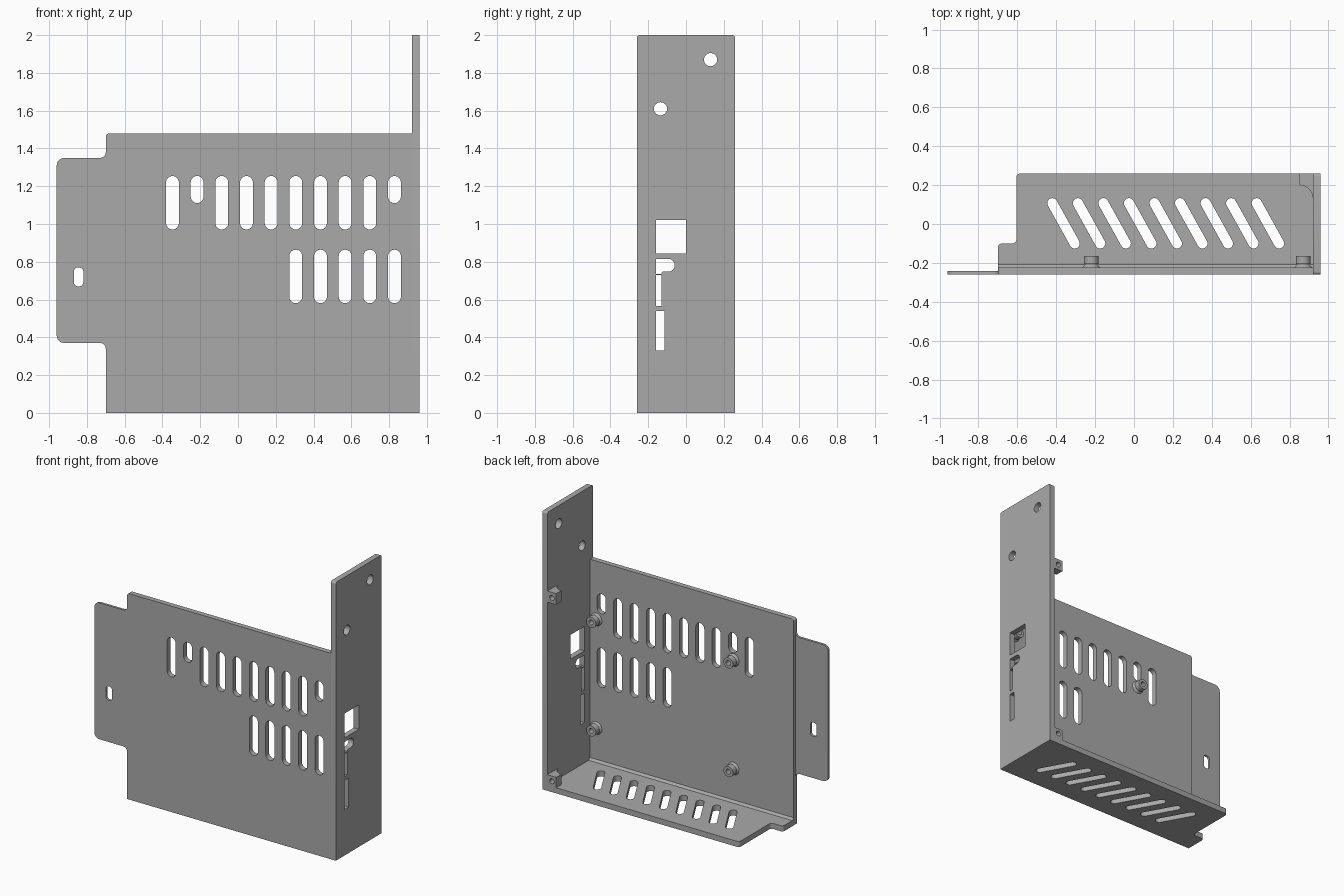
import bpy, bmesh, math
from mathutils import Vector

cube = bpy.data.objects.get("Cube")
if cube:
    bpy.data.objects.remove(cube, do_unlink=True)

GREY = (0.4, 0.4, 0.4, 1)
metal = bpy.data.materials.new("grey_metal")
metal.use_nodes = True
metal.diffuse_color = GREY
metal.node_tree.nodes["Principled BSDF"].inputs["Base Color"].default_value = GREY

# Sketch planes: outline (a, b) and depth d to space
PLANES = {
    "front": lambda a, b, d: (a, d, b),
    "side": lambda a, b, d: (d, a, b),
    "flat": lambda a, b, d: (a, b, d),
}


def rounded(corners, steps=6):
    """Outline from (a, b, radius) corners, each replaced by an arc."""
    out = []
    for i, (a, b, r) in enumerate(corners):
        p = Vector((a, b))
        if r == 0:
            out.append(p)
            continue
        u = (Vector(corners[i - 1][:2]) - p).normalized()
        v = (Vector(corners[(i + 1) % len(corners)][:2]) - p).normalized()
        centre = p + (u + v) * r          # all corners are right angles
        for k in range(steps + 1):
            t = k / steps * math.pi / 2
            out.append(centre - v * r * math.cos(t) - u * r * math.sin(t))
    return out


def box(a0, a1, b0, b1, r=0):
    return rounded([(a0, b0, r), (a1, b0, r), (a1, b1, r), (a0, b1, r)])


def slot(p, q, r):
    """Rounded slot between two end centres."""
    p, q = Vector(p), Vector(q)
    d = (q - p).normalized() * r
    n = Vector((-d.y, d.x))
    ends = [p - d - n, q + d - n, q + d + n, p - d + n]
    return rounded([(e.x, e.y, r * 0.998) for e in ends])


def circle(a, b, r, n=24):
    return [Vector((a + r * math.cos(math.tau * k / n),
                    b + r * math.sin(math.tau * k / n))) for k in range(n)]


def finish(name, bm):
    bmesh.ops.recalc_face_normals(bm, faces=bm.faces)
    me = bpy.data.meshes.new(name)
    bm.to_mesh(me)
    bm.free()
    me.materials.append(metal)
    ob = bpy.data.objects.new(name, me)
    bpy.context.collection.objects.link(ob)
    return ob


def prism(name, outlines, plane, lo, hi):
    bm = bmesh.new()
    put = PLANES[plane]
    for pts in outlines:
        face = bm.faces.new([bm.verts.new(put(a, b, lo)) for a, b in pts])
        new = bmesh.ops.extrude_face_region(bm, geom=[face])["geom"]
        shift = Vector(put(0, 0, hi - lo))
        bmesh.ops.translate(bm, vec=shift, verts=[
            v for v in new if isinstance(v, bmesh.types.BMVert)])
    # keep both caps
    bmesh.ops.holes_fill(bm, edges=bm.edges)
    return finish(name, bm)


def activate(ob):
    bpy.ops.object.select_all(action="DESELECT")
    ob.select_set(True)
    bpy.context.view_layer.objects.active = ob


def cut(ob, outlines, plane, lo, hi):
    cutter = prism("cutter", outlines, plane, lo, hi)
    cutter.hide_render = True
    mod = ob.modifiers.new("openings", "BOOLEAN")
    mod.operation = "DIFFERENCE"
    mod.solver = "EXACT"
    mod.object = cutter
    activate(ob)
    bpy.ops.object.modifier_apply(modifier=mod.name)
    bpy.data.objects.remove(cutter, do_unlink=True)


def smooth(ob):
    activate(ob)
    bpy.ops.object.shade_smooth_by_angle(angle=math.radians(30))


FRONT, INNER, BACK = -0.26, -0.223, 0.26
WALL, RIGHT, LEFT = 0.92, 0.96, -0.70

# Front panel with two rows of vents
front = prism("front_panel", [rounded([
    (LEFT, 0, 0), (WALL, 0, 0), (WALL, 1.48, 0), (LEFT, 1.48, 0.02)])],
    "front", FRONT, INNER)
vents = []
for i in range(10):
    x = -0.347 + 0.1306 * i
    low = 1.145 if i in (1, 9) else 1.005
    vents.append(slot((x, low), (x, 1.22), 0.034))
    if i >= 5:
        vents.append(slot((x, 0.615), (x, 0.83), 0.034))
cut(front, vents, "front", -0.4, 0)

# Thin mounting tab with filleted roots
tab = prism("mounting_tab", [rounded([
    (LEFT, 0.33, 0), (LEFT, 0.37, 0.03), (-0.96, 0.37, 0.04),
    (-0.96, 1.35, 0.04), (LEFT, 1.35, 0.03), (LEFT, 1.39, 0),
    (LEFT + 0.01, 1.39, 0), (LEFT + 0.01, 0.33, 0)])],
    "front", FRONT, -0.243)
cut(tab, [box(-0.869, -0.819, 0.67, 0.77, 0.022)], "front", -0.4, 0)

# Tall side panel with screw holes and port openings
side = prism("side_panel", [rounded([
    (FRONT, 0, 0), (BACK, 0, 0), (BACK, 2, 0.015), (FRONT, 2, 0.015)])],
    "side", WALL, RIGHT)
port = rounded([(-0.16, 0.735, 0), (-0.13, 0.735, 0), (-0.13, 0.748, 0.01),
                (-0.06, 0.748, 0.033), (-0.06, 0.815, 0.033), (-0.16, 0.815, 0)])
cut(side, [circle(0.13, 1.87, 0.035), circle(-0.135, 1.61, 0.035),
           box(-0.16, 0, 0.845, 1.02), port,
           box(-0.16, -0.13, 0.565, 0.73), box(-0.16, -0.115, 0.33, 0.54)],
    "side", 0.8, 1.1)

# Bottom panel with slanted vents
bottom = prism("bottom_panel", [rounded([
    (LEFT, INNER, 0), (WALL, INNER, 0), (WALL, BACK, 0), (-0.605, BACK, 0.02),
    (-0.605, -0.10, 0.02), (LEFT, -0.10, 0.02)])], "flat", 0, 0.04)
cut(bottom, [slot((-0.42 + 0.1314 * i, 0.107), (-0.305 + 0.1314 * i, -0.1), 0.026)
             for i in range(9)], "flat", -0.1, 0.1)

# Chamfer strip along the inner fold
fold = prism("fold_chamfer", [[Vector((INNER, 0.04)), Vector((INNER + 0.015, 0.04)),
                               Vector((INNER, 0.055))]], "side", LEFT, WALL)

# Corner screw bosses on the side panel, flared into the wall
parts = [front, tab, side, bottom, fold]
flare = [Vector((0.85 + 0.07 * math.sin(t), 0.13 + 0.07 * math.cos(t)))
         for t in [k / 8 * math.pi / 2 for k in range(9)]]
for name, z0, z1 in (("lower_boss", 0.04, 0.115), ("upper_boss", 1.355, 1.435)):
    boss = prism(name, [[Vector((WALL, BACK)), Vector((0.85, BACK))] + flare],
                 "flat", z0, z1)
    cut(boss, [circle(0.884, (z0 + z1) / 2, 0.018)], "front", 0.21, 0.3)
    parts.append(boss)

# Board standoffs: flared foot, barrel and blind hole
PROFILE = [(0.046, INNER), (0.03, -0.207), (0.038, -0.205),
           (0.038, -0.165), (0.018, -0.165), (0.018, -0.215)]
for x in (-0.22, 0.87):
    for z in (0.28, 1.06):
        bm = bmesh.new()
        rings = [[bm.verts.new((p.x, y, p.y)) for p in circle(x, z, r)]
                 for r, y in PROFILE]
        for a, b in zip(rings, rings[1:]):
            for k in range(len(a)):
                bm.faces.new((a[k - 1], a[k], b[k], b[k - 1]))
        bm.faces.new(rings[0])
        bm.faces.new(rings[-1])
        parts.append(finish("standoff", bm))

for ob in parts:
    smooth(ob)
